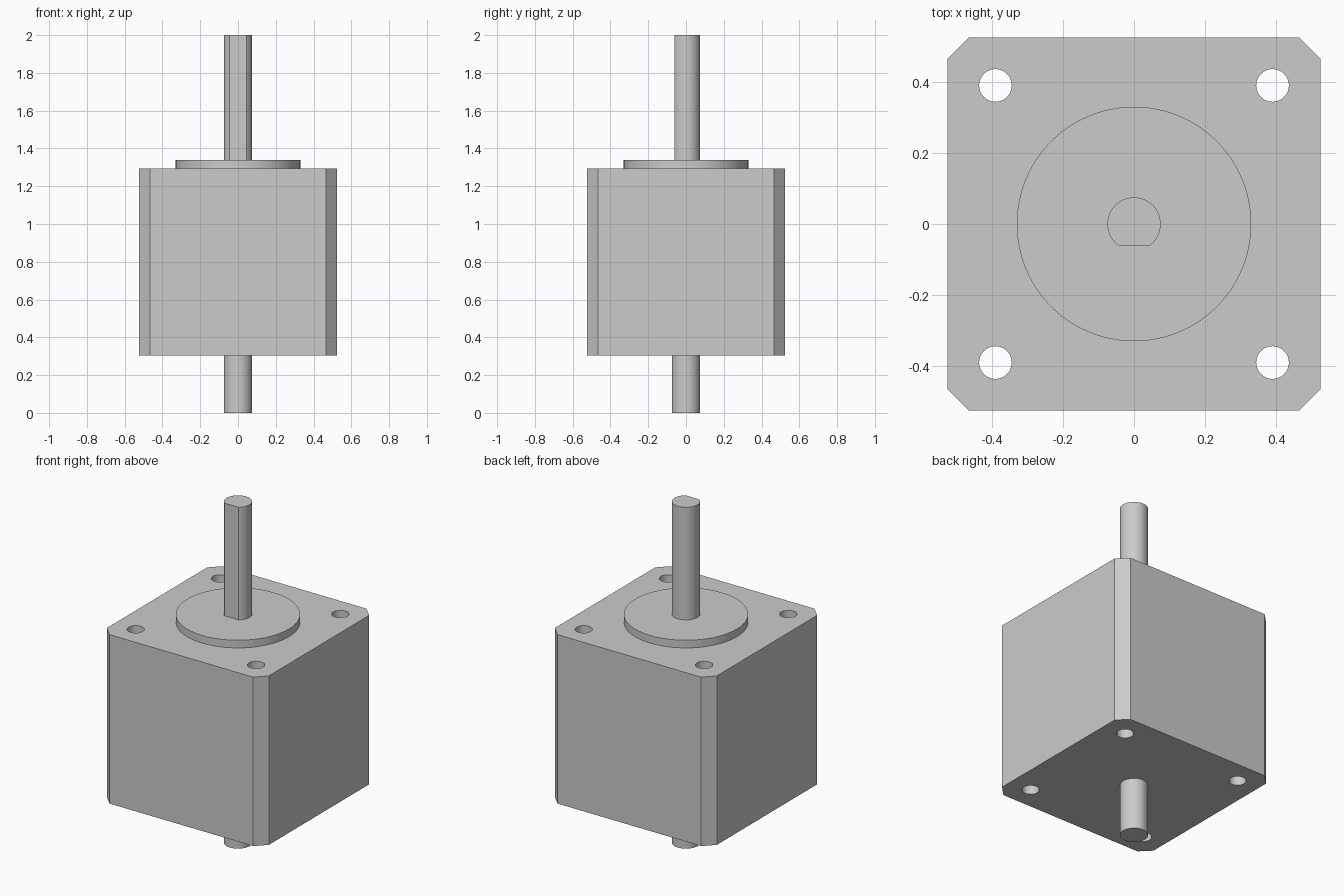
import bpy
import bmesh
import math

cube = bpy.data.objects.get("Cube")
if cube:
    bpy.data.objects.remove(cube, do_unlink=True)

# Main dimensions
BODY_BOTTOM, BODY_TOP, PILOT_TOP, SHAFT_TOP = 0.305, 1.295, 1.34, 2.0
HALF, CHAMFER = 0.525, 0.06
SHAFT_R, FLAT_Y = 0.075, -0.06
HOLE_R, HOLE_POS = 0.046, 0.39

metal = bpy.data.materials.new("light grey metal")
grey = (0.6, 0.6, 0.6, 1)
metal.diffuse_color = grey
metal.use_nodes = True
metal.node_tree.nodes["Principled BSDF"].inputs["Base Color"].default_value = grey


def prism(name, outline, z0, z1):
    """Extrude a closed outline from z0 up to z1."""
    bm = bmesh.new()
    base = bm.faces.new([bm.verts.new((x, y, z0)) for x, y in outline])
    top = bmesh.ops.extrude_face_region(bm, geom=[base], use_keep_orig=True)["geom"]
    bmesh.ops.translate(bm, vec=(0, 0, z1 - z0),
                        verts=[v for v in top if isinstance(v, bmesh.types.BMVert)])
    bmesh.ops.recalc_face_normals(bm, faces=bm.faces)
    mesh = bpy.data.meshes.new(name)
    bm.to_mesh(mesh)
    bm.free()
    mesh.materials.append(metal)
    obj = bpy.data.objects.new(name, mesh)
    bpy.context.collection.objects.link(obj)
    return obj


def arc(radius, start=0.0, sweep=math.tau, steps=64, cx=0.0, cy=0.0):
    count = steps if sweep == math.tau else steps + 1
    angles = [start + sweep * i / steps for i in range(count)]
    return [(cx + radius * math.cos(a), cy + radius * math.sin(a)) for a in angles]


def smooth(obj):
    bpy.ops.object.select_all(action="DESELECT")
    obj.select_set(True)
    bpy.context.view_layer.objects.active = obj
    bpy.ops.object.shade_smooth_by_angle(angle=math.radians(30))


# Square housing with chamfered vertical corners
c = HALF - CHAMFER
outline = [(c, -HALF), (HALF, -c), (HALF, c), (c, HALF),
           (-c, HALF), (-HALF, c), (-HALF, -c), (-c, -HALF)]
housing = prism("housing", outline, BODY_BOTTOM, BODY_TOP)

# Four mounting holes right through the housing
for sx in (-1, 1):
    for sy in (-1, 1):
        circle = arc(HOLE_R, steps=40, cx=sx * HOLE_POS, cy=sy * HOLE_POS)
        cutter = prism("hole_cutter", circle, BODY_BOTTOM - 0.1, BODY_TOP + 0.1)
        cutter.hide_render = True
        cut = housing.modifiers.new("mounting_hole", "BOOLEAN")
        cut.operation, cut.solver, cut.object = "DIFFERENCE", "EXACT", cutter
        bpy.context.view_layer.objects.active = housing
        bpy.ops.object.modifier_apply(modifier=cut.name)
        bpy.data.objects.remove(cutter, do_unlink=True)

# Round raised boss on the top face
boss = prism("pilot_boss", arc(0.33, steps=96), BODY_TOP, PILOT_TOP)

# Output shaft with a flat on the front, and round rear shaft
flat = math.asin(FLAT_Y / SHAFT_R)
output_shaft = prism("output_shaft", arc(SHAFT_R, flat, math.pi - 2 * flat), PILOT_TOP, SHAFT_TOP)
rear_shaft = prism("rear_shaft", arc(SHAFT_R), 0, BODY_BOTTOM)

for part in (housing, boss, output_shaft, rear_shaft):
    smooth(part)
